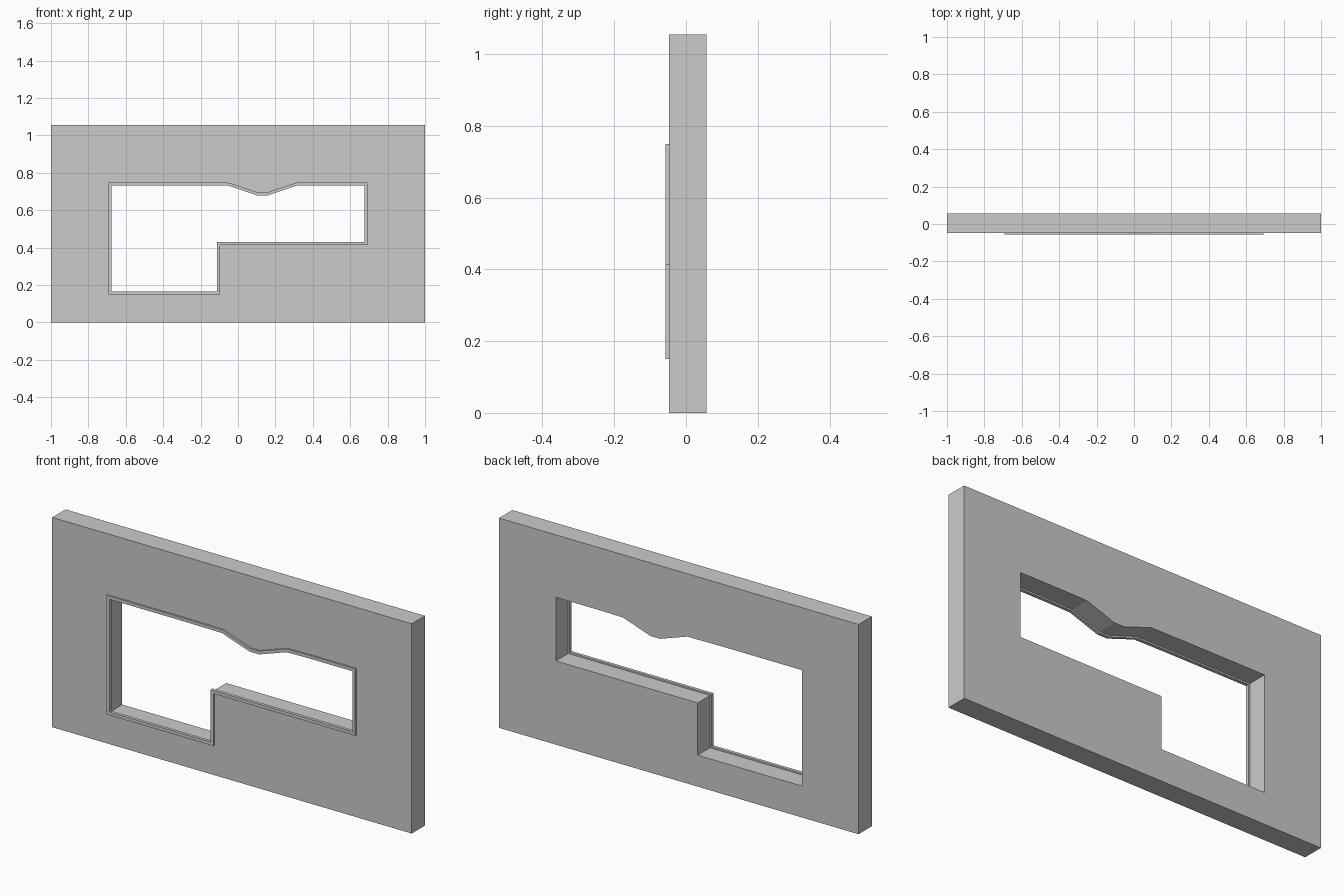
import bpy
from math import pi
from mathutils import Vector

if "Cube" in bpy.data.objects:
    bpy.data.objects.remove(bpy.data.objects["Cube"])

# Outline of the opening (x, z), counter-clockwise
opening = [
    (-0.684, 0.158), (-0.105, 0.158), (-0.105, 0.421), (0.684, 0.421),
    (0.684, 0.741), (0.43, 0.741), (0.31, 0.739), (0.157, 0.687),
    (0.105, 0.687), (-0.048, 0.739), (-0.28, 0.741), (-0.684, 0.741),
]
wall_outline = [(-1, 0), (1, 0), (1, 1.055), (-1, 1.055)]


def offset(points, d):
    """Mitred outward offset of a counter-clockwise outline."""
    pts = [Vector(p) for p in points]
    out = []
    for i, p in enumerate(pts):
        a = (p - pts[i - 1]).normalized()
        b = (pts[(i + 1) % len(pts)] - p).normalized()
        na, nb = Vector((a.y, -a.x)), Vector((b.y, -b.x))
        out.append(p + (na + nb) * d / (1 + na.dot(nb)))
    return out


def slab(name, outer, hole, y0, y1):
    """Upright plate with a hole, between two y depths."""
    cu = bpy.data.curves.new(name, 'CURVE')
    cu.dimensions = '2D'
    cu.fill_mode = 'BOTH'
    cu.extrude = (y1 - y0) / 2
    for loop in (outer, hole):
        s = cu.splines.new('POLY')
        s.points.add(len(loop) - 1)
        for pt, (x, z) in zip(s.points, loop):
            pt.co = (x, z, 0, 1)
        s.use_cyclic_u = True
    ob = bpy.data.objects.new(name, cu)
    ob.location.y = (y0 + y1) / 2
    ob.rotation_euler.x = pi / 2
    bpy.context.collection.objects.link(ob)
    bpy.ops.object.select_all(action='DESELECT')
    ob.select_set(True)
    bpy.context.view_layer.objects.active = ob
    bpy.ops.object.convert(target='MESH')
    bpy.ops.object.shade_flat()


# Wall panel with the stepped window opening
slab("wall", wall_outline, opening, -0.048, 0.057)

# Thin square trim straddling the front edge of the opening
slab("opening_trim", offset(opening, 0.008), offset(opening, -0.008), -0.057, -0.041)
